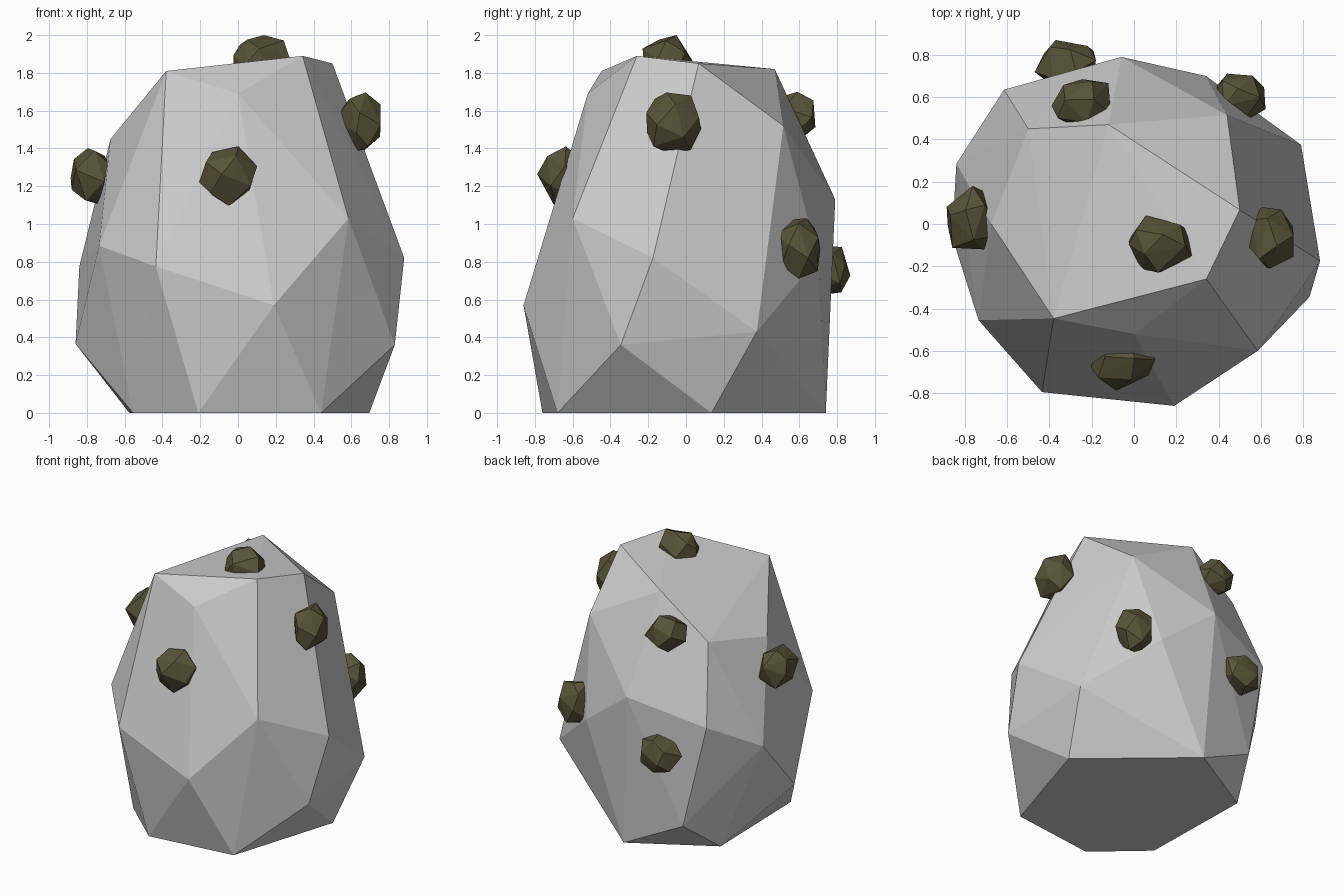
import bpy, bmesh, math, random
from mathutils import Vector

if "Cube" in bpy.data.objects:
    bpy.data.objects.remove(bpy.data.objects["Cube"])

random.seed(4)


def hull(name, points, mat=None):
    """Flat-shaded convex stone through the given points."""
    bm = bmesh.new()
    for p in points:
        bm.verts.new(p)
    res = bmesh.ops.convex_hull(bm, input=bm.verts[:])
    inner = {g for g in res["geom_interior"] + res["geom_unused"]
             if isinstance(g, bmesh.types.BMVert)}
    bmesh.ops.delete(bm, geom=list(inner), context='VERTS')
    bmesh.ops.recalc_face_normals(bm, faces=bm.faces[:])
    mesh = bpy.data.meshes.new(name)
    bm.to_mesh(mesh)
    bm.free()
    obj = bpy.data.objects.new(name, mesh)
    bpy.context.collection.objects.link(obj)
    if mat:
        mesh.materials.append(mat)
    return obj


# Boulder: corner points grouped by level
base = [(.44, -.68, 0), (-.21, -.76, 0), (.695, .135, 0),
        (0, .74, 0), (-.575, .41, 0), (-.556, -.45, 0)]
lower = [(-.45, .68, .22), (.83, -.345, .36), (-.86, -.06, .365),
         (.79, .375, .43), (.19, -.86, .57)]
middle = [(-.435, -.795, .775), (-.84, .285, .775), (.88, -.175, .82),
          (.34, .70, .82), (-.735, -.455, .885), (-.615, .635, .985),
          (.585, -.60, 1.03), (-.06, .79, 1.13)]
upper = [(-.675, 0, 1.45), (.44, .515, 1.52), (-.50, .45, 1.53),
         (0, -.52, 1.69)]
top = [(-.38, -.447, 1.81), (-.12, .47, 1.82), (.50, .067, 1.85),
       (.342, -.26, 1.89)]
hull("boulder", base + lower + middle + upper + top)

# Small olive stones: centre and half size
olive = bpy.data.materials.new("olive")
olive.diffuse_color = (0.10, 0.09, 0.04, 1)
olive.use_nodes = True
olive.node_tree.nodes["Principled BSDF"].inputs["Base Color"].default_value = olive.diffuse_color
stones = {
    "top_stone": ((.125, -.095, 1.86), (.15, .135, .14)),
    "right_stone": ((.633, -.065, 1.538), (.122, .145, .158)),
    "front_stone": ((-.052, -.658, 1.253), (.153, .13, .158)),
    "left_stone": ((-.768, .03, 1.253), (.118, .15, .148)),
    "back_right_stone": ((.497, .594, .87), (.125, .117, .16)),
    "back_upper_stone": ((-.25, .565, 1.57), (.14, .12, .13)),
    "back_lower_stone": ((-.325, .748, .755), (.145, .122, .13)),
}


def pebble(name, centre, half):
    """Uneven 16-corner stone fitted to the wanted size."""
    n, pts = 16, []
    turn = random.uniform(0, 6.28)
    for i in range(n):
        z = 1 - (2 * i + 1) / n
        a = turn + i * 2.4 + random.uniform(-.25, .25)
        r = math.sqrt(1 - z * z)
        pts.append(Vector((r * math.cos(a), r * math.sin(a), z))
                   * random.uniform(.92, 1.06))
    for k in range(3):
        lo, hi = min(p[k] for p in pts), max(p[k] for p in pts)
        for p in pts:
            p[k] = centre[k] + half[k] * (2 * (p[k] - lo) / (hi - lo) - 1)
    hull(name, pts, olive)


for name, (centre, half) in stones.items():
    pebble(name, centre, half)
